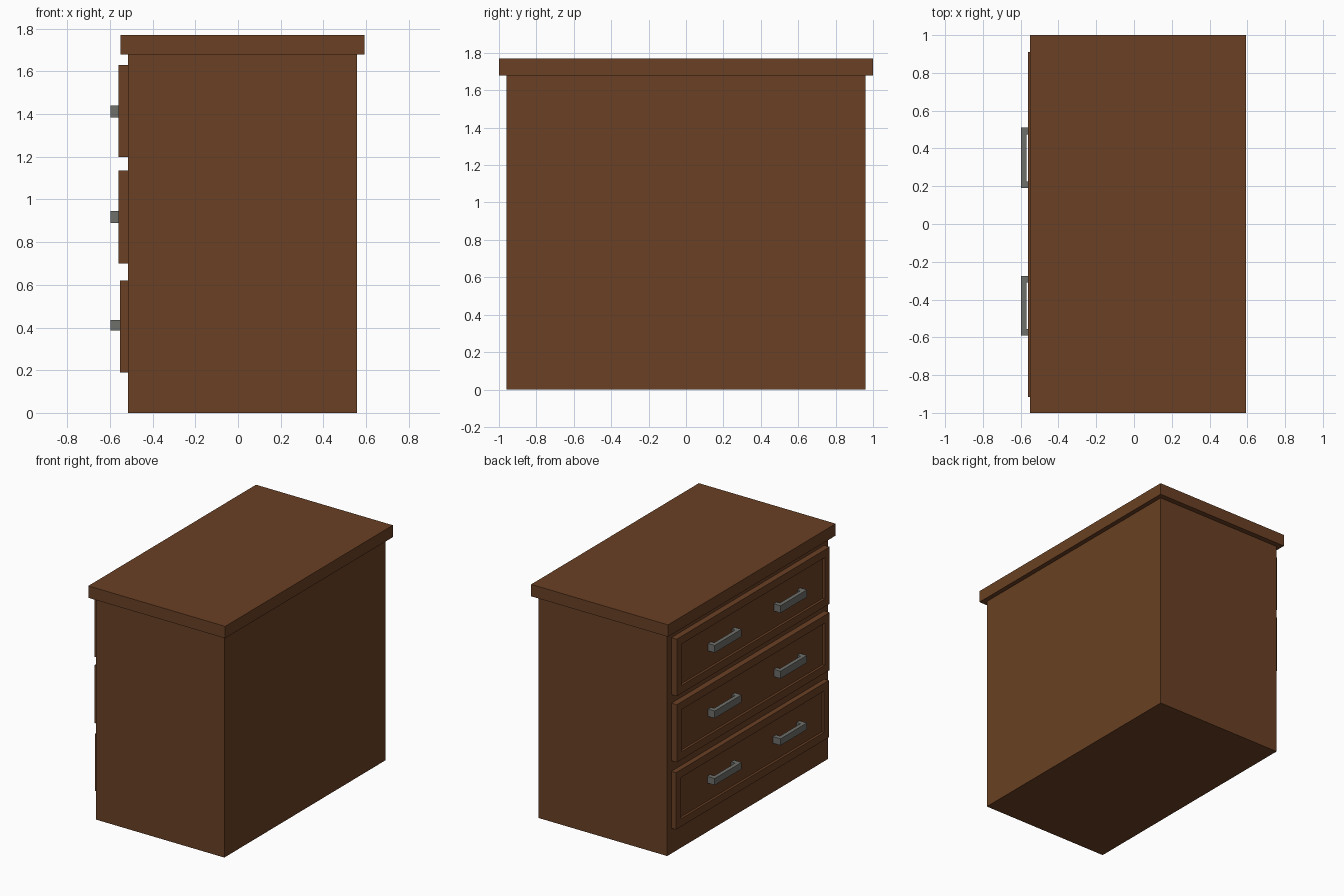
import bpy, bmesh
from mathutils import Vector

if "Cube" in bpy.data.objects:
    bpy.data.objects.remove(bpy.data.objects["Cube"])


def material(name, rgb):
    m = bpy.data.materials.new(name)
    m.diffuse_color = (*rgb, 1)
    m.use_nodes = True
    m.node_tree.nodes["Principled BSDF"].inputs["Base Color"].default_value = m.diffuse_color
    return m


WOOD = material("brown wood", (0.144, 0.051, 0.017))
METAL = material("grey metal", (0.157, 0.160, 0.145))


def add_box(bm, lo, hi):
    lo, hi = Vector(lo), Vector(hi)
    verts = bmesh.ops.create_cube(bm, size=1)["verts"]
    for v in verts:
        v.co = Vector((lo[i] + (v.co[i] + 0.5) * (hi[i] - lo[i]) for i in range(3)))
    return verts


def finish(bm, name, mat):
    bmesh.ops.recalc_face_normals(bm, faces=bm.faces)
    mesh = bpy.data.meshes.new(name)
    bm.to_mesh(mesh)
    bm.free()
    mesh.materials.append(mat)
    ob = bpy.data.objects.new(name, mesh)
    bpy.context.collection.objects.link(ob)


def box(name, lo, hi, mat):
    bm = bmesh.new()
    add_box(bm, lo, hi)
    finish(bm, name, mat)


# Cabinet and overhanging top
box("cabinet_body", (-0.515, -0.96, 0), (0.558, 0.96, 1.68), WOOD)
box("cabinet_top", (-0.55, -1, 1.68), (0.593, 1, 1.77), WOOD)


# Drawer front with a recessed centre panel
def drawer(name, front, z0, z1, recess=0.018):
    bm = bmesh.new()
    add_box(bm, (front, -0.915, z0), (-0.515, 0.91, z1))
    bm.normal_update()
    face = min(bm.faces, key=lambda f: f.calc_center_median().x)
    bmesh.ops.inset_region(bm, faces=[face], thickness=0.083)
    moved = bmesh.ops.inset_region(bm, faces=[face], thickness=0.0005)
    for v in face.verts:
        v.co.x += recess
    finish(bm, name, WOOD)


# Bar handle on two end posts
def handle(name, back, y0, y1, z0, z1):
    bm = bmesh.new()
    post = 0.035
    add_box(bm, (-0.597, y0, z0), (-0.568, y1, z1))
    for y in (y0, y1 - post):
        add_box(bm, (-0.568, y, z0), (back, y + post, z1))
    finish(bm, name, METAL)


rows = [("bottom", -0.553, 0.19, 0.62, 0.385, 0.435),
        ("middle", -0.56, 0.70, 1.135, 0.89, 0.945),
        ("top", -0.56, 1.20, 1.63, 1.385, 1.44)]
for label, front, z0, z1, h0, h1 in rows:
    drawer(label + "_drawer", front, z0, z1)
    for side, y0, y1 in (("left", 0.19, 0.51), ("right", -0.59, -0.275)):
        handle(f"{label}_{side}_handle", front + 0.018, y0, y1, h0, h1)
